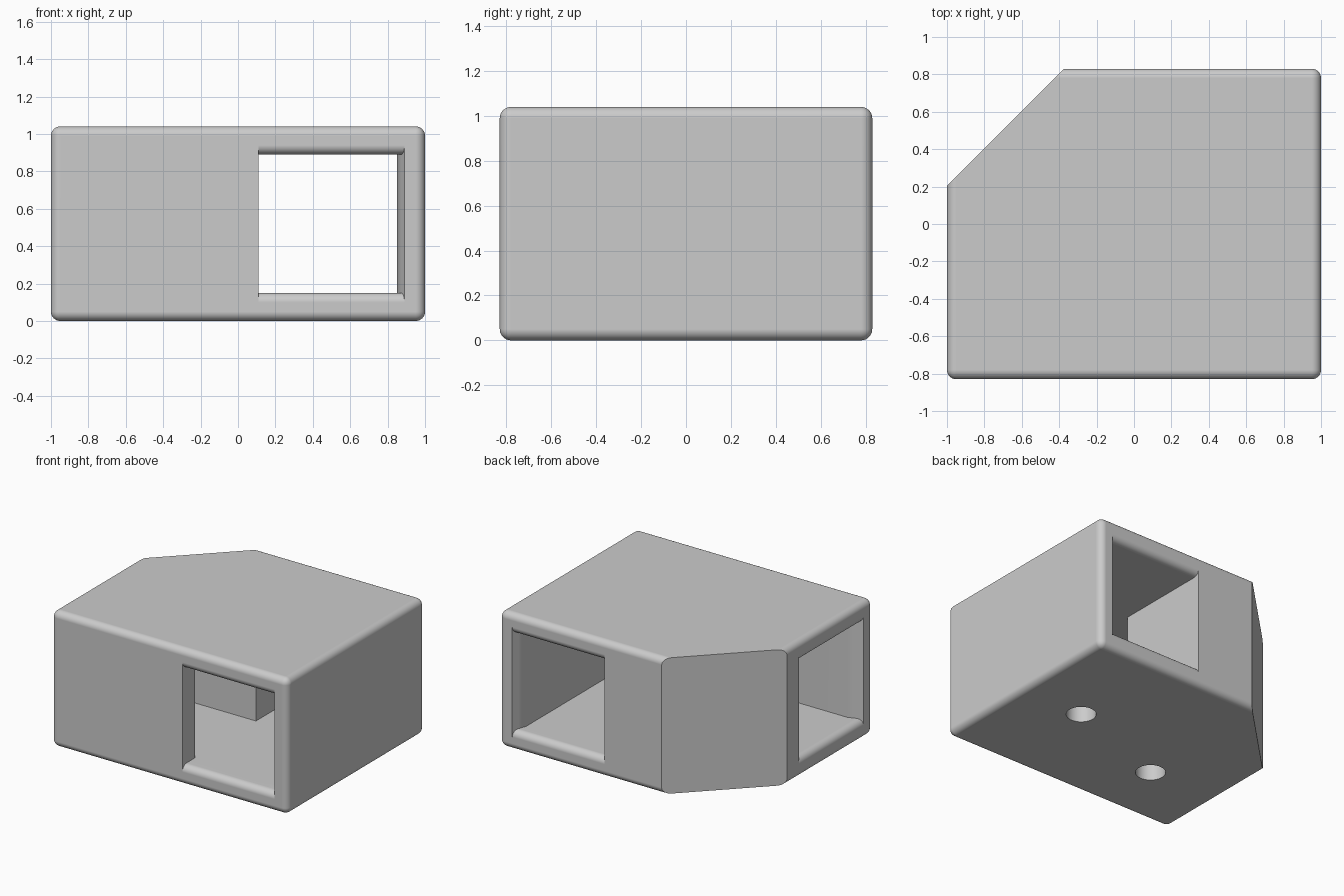
import bpy
import bmesh
import math
from mathutils import Vector

if "Cube" in bpy.data.objects:
    bpy.data.objects.remove(bpy.data.objects["Cube"], do_unlink=True)

HX, HY, H = 1.0, 0.83, 1.04      # half width, half depth, height
WALL, ROUND, TUNNEL = 0.15, 0.05, 0.74
FLARE, FLARE_DEPTH = 0.04, 0.11
X0, X1 = HX - WALL - TUNNEL, HX - WALL      # passage running front to back
Y0, Y1 = -HY + WALL, -HY + WALL + TUNNEL    # passage running to the side
Z0, Z1 = WALL, H - WALL

grey = bpy.data.materials.new("light_grey")
grey.use_nodes = True
grey.diffuse_color = (0.6, 0.6, 0.6, 1)
grey.node_tree.nodes["Principled BSDF"].inputs["Base Color"].default_value = (0.6, 0.6, 0.6, 1)


def to_object(bm, name):
    bmesh.ops.recalc_face_normals(bm, faces=bm.faces[:])
    mesh = bpy.data.meshes.new(name)
    bm.to_mesh(mesh)
    bm.free()
    mesh.materials.append(grey)
    obj = bpy.data.objects.new(name, mesh)
    bpy.context.collection.objects.link(obj)
    return obj


def loft(rings, name):
    """Closed solid skinned through rings of points."""
    bm = bmesh.new()
    loops = [[bm.verts.new(p) for p in ring] for ring in rings]
    for a, b in zip(loops, loops[1:]):
        for i in range(len(a)):
            j = (i + 1) % len(a)
            bm.faces.new((a[i], a[j], b[j], b[i]))
    bm.faces.new(loops[0])
    bm.faces.new(loops[-1])
    return to_object(bm, name)


def prism(outline, z0, z1, name):
    return loft([[(x, y, z) for x, y in outline] for z in (z0, z1)], name)


def mouth(base, side, inward, name):
    """Rounded, flared end of a passage."""
    base, side, inward = Vector(base), Vector(side), Vector(inward)
    steps = [(-0.1, ROUND, FLARE)]
    for i in range(9):
        a = i / 8 * math.pi / 2
        d = ROUND * (1 - math.cos(a))
        steps.append((d, ROUND * (1 - math.sin(a)), FLARE * (1 - d / FLARE_DEPTH)))
    steps.append((FLARE_DEPTH, 0, 0))
    rings = []
    for d, dz, ds in steps:
        near = base + inward * d
        far = near + side * (TUNNEL + ds)
        lift = Vector((0, 0, Z0 - dz)), Vector((0, 0, Z1 + dz))
        rings.append([near + lift[0], far + lift[0], far + lift[1], near + lift[1]])
    return loft(rings, name)


# Rounded outer block
bm = bmesh.new()
bmesh.ops.create_cube(bm, size=1)
for v in bm.verts:
    v.co = (v.co.x * 2 * HX, v.co.y * 2 * HY, (v.co.z + 0.5) * H)
bmesh.ops.bevel(bm, geom=bm.edges[:], offset=ROUND, segments=8, profile=0.5, affect='EDGES')

# Sharp diagonal cut at the back corner
cut = bmesh.ops.bisect_plane(bm, geom=bm.verts[:] + bm.edges[:] + bm.faces[:],
                             plane_co=(-HX, 0.205, 0), plane_no=(-1, 1, 0), clear_outer=True)
bmesh.ops.contextual_create(
    bm, geom=[e for e in cut["geom_cut"] if isinstance(e, bmesh.types.BMEdge)])
body = to_object(bm, "housing")

# Passages, flared mouths and floor holes
cutters = [
    prism([(X0, -1), (X1, -1), (X1, 1), (X0, 1), (X0, Y1), (-1.2, Y1), (-1.2, Y0), (X0, Y0)],
          Z0, Z1, "passage_cutter"),
    mouth((X0, -HY, 0), (1, 0, 0), (0, 1, 0), "front_mouth_cutter"),
    mouth((X0, HY, 0), (1, 0, 0), (0, -1, 0), "back_mouth_cutter"),
    mouth((-HX, Y1, 0), (0, -1, 0), (1, 0, 0), "side_mouth_cutter"),
]
for x, y in ((0.48, 0), (-0.41, (Y0 + Y1) / 2)):
    circle = [(x + 0.105 * math.cos(i * math.pi / 16), y + 0.105 * math.sin(i * math.pi / 16))
              for i in range(32)]
    cutters.append(prism(circle, -0.1, Z0 + 0.1, "floor_hole_cutter"))

bpy.context.view_layer.objects.active = body
for obj in bpy.context.selected_objects:
    obj.select_set(False)
body.select_set(True)
for cutter in cutters:
    mod = body.modifiers.new("cut", 'BOOLEAN')
    mod.operation = 'DIFFERENCE'
    mod.solver = 'EXACT'
    mod.object = cutter
    bpy.ops.object.modifier_apply(modifier=mod.name)
    bpy.data.objects.remove(cutter, do_unlink=True)

# Smooth rounds with flat faces kept flat
bpy.ops.object.shade_smooth_by_angle(angle=math.radians(30))
weighted = body.modifiers.new("weighted_normals", 'WEIGHTED_NORMAL')
weighted.keep_sharp = True
